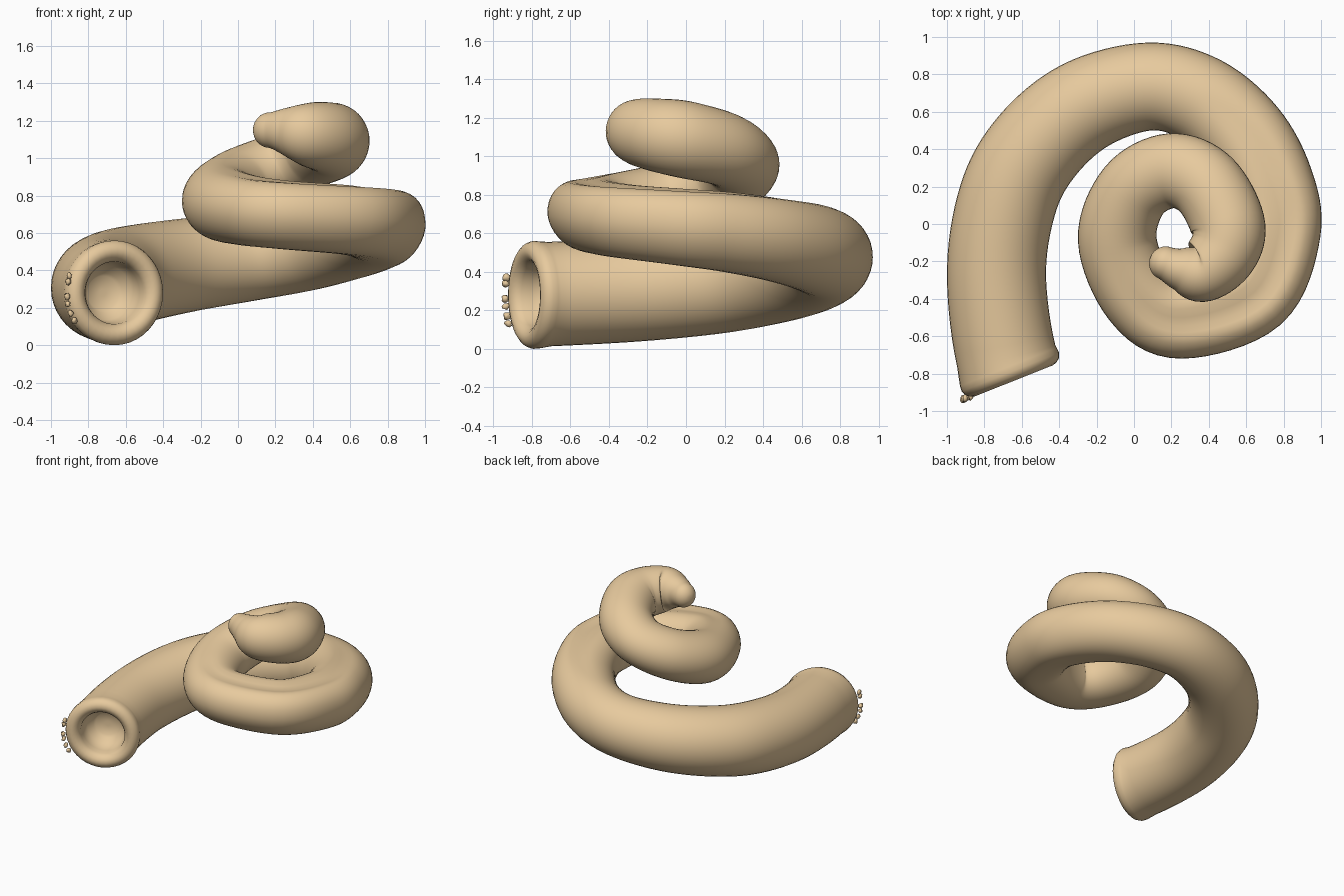
import bpy, bmesh, math, random
from mathutils import Vector

if "Cube" in bpy.data.objects:
    bpy.data.objects.remove(bpy.data.objects["Cube"])

random.seed(4)
mat = bpy.data.materials.new("shell_tan")
mat.diffuse_color = (0.80, 0.59, 0.34, 1)
mat.use_nodes = True
mat.node_tree.nodes["Principled BSDF"].inputs["Base Color"].default_value = mat.diffuse_color

# Centreline from mouth to tip: x, y, z, radial radius, vertical radius, top groove depth
PATH = [
    (-0.45, -1.05, 0.28, .27, .28, 0),
    (-0.65, -0.82, 0.28, .27, .272, 0),
    (-0.735, -0.30, 0.305, .265, .27, 0),
    (-0.675, 0.13, 0.345, .265, .27, 0),
    (-0.52, 0.415, 0.385, .26, .262, 0),
    (-0.26, 0.635, 0.43, .25, .25, 0),
    (0.08, 0.735, 0.475, .235, .235, 0),
    (0.36, 0.665, 0.52, .235, .23, 0),
    (0.59, 0.47, 0.57, .235, .22, .012),
    (0.73, 0.22, 0.61, .23, .212, .022),
    (0.773, -0.04, 0.637, .225, .203, .03),
    (0.635, -0.37, 0.67, .225, .192, .03),
    (0.25, -0.50, 0.70, .22, .187, .022),
    (0.03, -0.38, 0.725, .21, .19, .01),
    (-0.09, -0.08, 0.77, .21, .20, 0),
    (0.0, 0.18, 0.86, .20, .19, 0),
    (0.20, 0.285, 0.95, .20, .18, 0),
    (0.385, 0.21, 1.03, .20, .19, 0),
    (0.50, 0.0, 1.085, .20, .20, 0),
    (0.475, -0.15, 1.11, .188, .19, 0),
    (0.36, -0.255, 1.13, .165, .168, 0),
    (0.25, -0.24, 1.145, .118, .125, 0),
    (0.17, -0.21, 1.15, .09, .095, 0),
    (0.10, -0.18, 1.15, .09, .095, 0),
]
SIDES, STEPS = 40, 8


def spline(a, b, c, d, t):
    return .5 * (2 * b + (c - a) * t + (2 * a - 5 * b + 4 * c - d) * t * t
                 + (3 * b - a - 3 * c + d) * t ** 3)


samples = []
for i in range(1, len(PATH) - 2):
    for k in range(STEPS):
        samples.append([spline(*q, k / STEPS) for q in zip(*PATH[i - 1:i + 3])])
samples.append(list(PATH[-2]))
centres = [Vector(s[:3]) for s in samples]


def frame(tangent):
    t = tangent.normalized()
    side = t.cross(Vector((0, 0, 1))).normalized()
    return t, side, side.cross(t)


bm = bmesh.new()


def ring(c, side, up, rx, rz, groove=0):
    out = []
    p = 1 - groove * 7          # grooved whorls are slightly boxier
    for j in range(SIDES):
        a = 2 * math.pi * j / SIDES
        co, si = math.cos(a), math.sin(a)
        x = math.copysign(abs(co) ** p, co) * rx
        z = math.copysign(abs(si) ** p, si) * rz
        if si > 0:              # groove along the top
            z -= groove * math.exp(-((co + .12) / .22) ** 2)
        elif co < 0:            # outer face tapers in towards the bottom
            x += groove * co * si * 1.8
        out.append(bm.verts.new(c + side * x + up * z))
    return out


rings = []
# Mouth: inner floor, throat and rolled lip
t0, s0, u0 = frame(Vector((-0.37, 0.93, 0)))
LIP = [(-.20, .02), (-.195, .09), (-.18, .105), (-.15, .145), (-.08, .165), (-.03, .167), (-.005, .18),
       (.012, .20), (.02, .225), (.012, .25), (-.005, .27), (-.03, .28), (-.06, .278)]
for out, r in LIP:
    rings.append(ring(centres[0] - t0 * out, s0, u0, r, r))

# Coiled tube
for i, s in enumerate(samples):
    if i < 2:
        continue
    tan = centres[min(i + 1, len(centres) - 1)] - centres[i - 1]
    t, side, up = frame(tan)
    rings.append(ring(centres[i], side, up, s[3], s[4], max(0, s[5])))

# Rounded tip
for k in range(1, 8):
    a = k / 8 * math.pi / 2
    rings.append(ring(centres[-1] + t * .09 * math.sin(a), side, up,
                      .09 * math.cos(a), .095 * math.cos(a)))

for a, b in zip(rings, rings[1:]):
    for j in range(SIDES):
        n = (j + 1) % SIDES
        bm.faces.new((a[j], a[n], b[n], b[j]))
bm.faces.new(rings[0])
bm.faces.new(rings[-1])
bmesh.ops.recalc_face_normals(bm, faces=bm.faces)


def finish(bm, name):
    me = bpy.data.meshes.new(name)
    bm.to_mesh(me)
    bm.free()
    me.materials.append(mat)
    for p in me.polygons:
        p.use_smooth = True
    ob = bpy.data.objects.new(name, me)
    bpy.context.collection.objects.link(ob)


finish(bm, "coiled_shell")

# Small irregular chips on the left edge of the lip
bm = bmesh.new()
for z in (.13, .17, .22, .26, .34, .37):
    r = math.sqrt(.285 ** 2 - (z - .28) ** 2)
    base = centres[0] - s0 * r
    new = bmesh.ops.create_icosphere(bm, subdivisions=2, radius=.02)["verts"]
    for v in new:
        v.co = Vector((v.co.x * .8, v.co.y * 1.1, v.co.z)) * random.uniform(.7, 1.15)
        v.co += Vector((base.x, base.y - .012, z))
finish(bm, "lip_chips")
